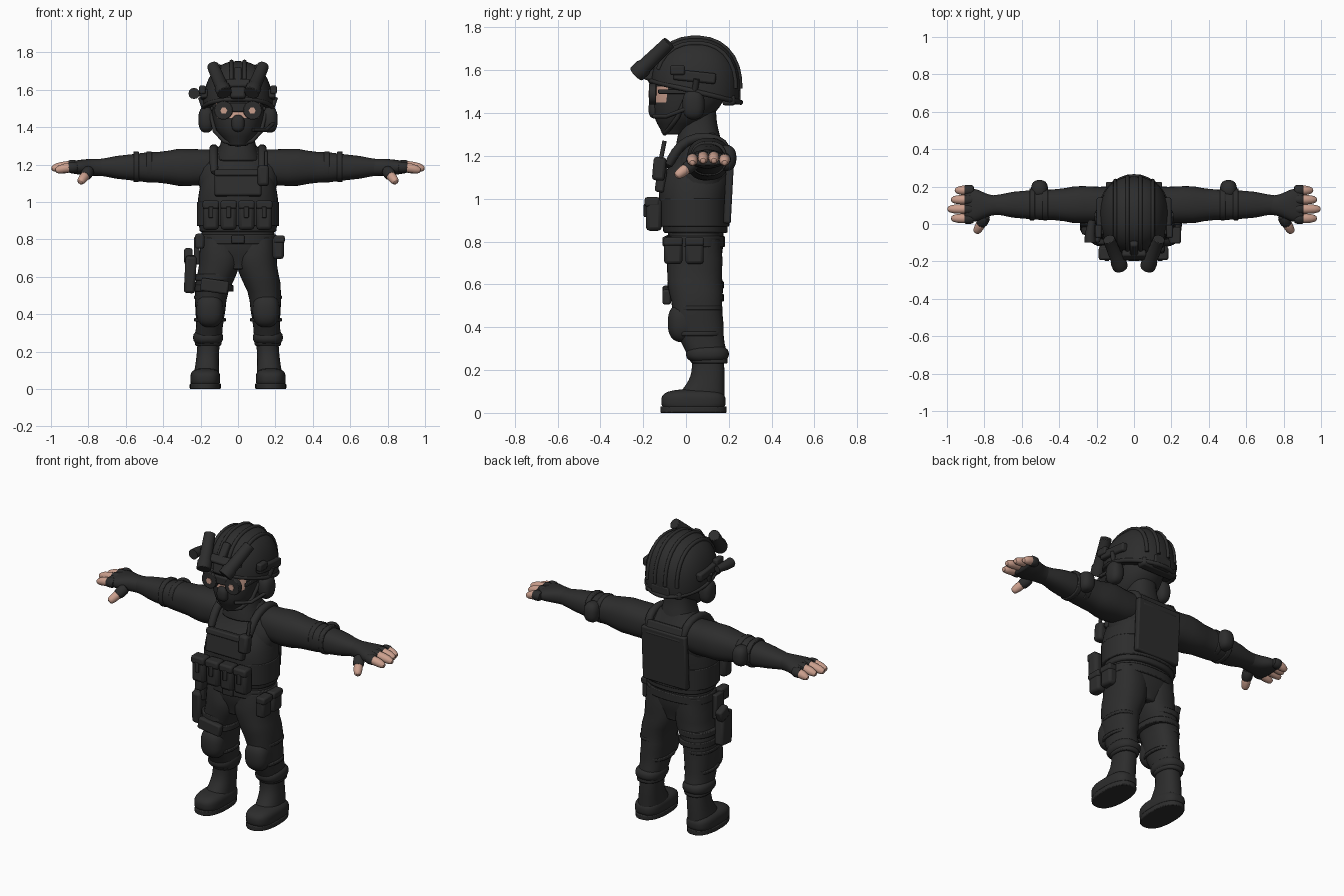
import bpy, bmesh, math
from mathutils import Vector, Matrix, Euler

if "Cube" in bpy.data.objects:
    bpy.data.objects.remove(bpy.data.objects["Cube"])


def material(name, red, green, blue):
    m = bpy.data.materials.new(name)
    m.use_nodes = True
    m.diffuse_color = (red, green, blue, 1)
    m.node_tree.nodes["Principled BSDF"].inputs["Base Color"].default_value = m.diffuse_color
    return m


BLACK = material("black cloth", red=.026, green=.026, blue=.026)
SKIN = material("skin", red=.6, green=.35, blue=.27)


def finish(name, bm, mat=BLACK, mirror=False, bevel=0, smooth=False):
    bmesh.ops.recalc_face_normals(bm, faces=bm.faces)
    mesh = bpy.data.meshes.new(name)
    bm.to_mesh(mesh)
    bm.free()
    mesh.materials.append(mat)
    ob = bpy.data.objects.new(name, mesh)
    bpy.context.collection.objects.link(ob)
    if bevel:
        modifier = ob.modifiers.new("Bevel", "BEVEL")
        modifier.width, modifier.segments = bevel, 2
    if smooth:
        ob.modifiers.new("Subdivision", "SUBSURF")
    if mirror:
        ob.modifiers.new("Mirror", "MIRROR")
    bpy.ops.object.select_all(action="DESELECT")
    ob.select_set(True)
    bpy.context.view_layer.objects.active = ob
    bpy.ops.object.shade_smooth_by_angle(angle=math.radians(40))
    return ob


def bridge(rings):
    """Join equal rings of points and cap both ends."""
    bm = bmesh.new()
    rows = [[bm.verts.new(point) for point in ring] for ring in rings]
    for low, high in zip(rows, rows[1:]):
        for i in range(len(low)):
            bm.faces.new((low[i - 1], low[i], high[i], high[i - 1]))
    bm.faces.new(rows[0])
    bm.faces.new(rows[-1])
    return bm


def mix(stops, t):
    """Smooth value at t along evenly spaced stops."""
    if isinstance(stops, (int, float)):
        return stops
    last = len(stops) - 1
    i = min(int(t * last), last - 1)
    f = t * last - i
    a, b, c, d = (stops[max(0, min(last, i + k))] for k in (-1, 0, 1, 2))
    return b + f / 2 * (c - a + f * (2 * a - 5 * b + 4 * c - d + f * (3 * (b - c) + d - a)))


def loft(name, span, width, depth, x=0, y=0, z=None, power=2.4, steps=12, sides=28, fold=0, bevel=.008, **look):
    """Upright body, or one lying along x when z is given."""
    rings = []
    for step in range(steps + 1):
        t = step / steps
        along = span[0] + t * (span[1] - span[0])
        ring = []
        for i in range(sides):
            angle = math.tau * i / sides
            c, s = math.cos(angle), math.sin(angle)
            k = (abs(c) ** power + abs(s) ** power) ** (-1 / power)
            k *= 1 + fold * math.sin(step * 2 + math.sin(angle * 2))
            u, v = mix(width, t) * c * k, mix(depth, t) * s * k
            ring.append((mix(x, t) + u, mix(y, t) + v, along) if z is None
                        else (along, mix(y, t) + u, mix(z, t) + v))
        rings.append(ring)
    return finish(name, bridge(rings), bevel=bevel, **look)


def band(name, span, width, depth, **look):
    return loft(name, span, width, depth, steps=1, bevel=.005, **look)


def tube(name, points, radius, sides=12, **look):
    """Round tube through points, with one radius or a profile of radii."""
    points = [Vector(p) for p in points]
    last = len(points) - 1
    rings = []
    for i, p in enumerate(points):
        turn = (points[min(i + 1, last)] - points[max(i - 1, 0)]).to_track_quat("Z", "Y")
        r = mix(radius, i / last)
        angles = [math.tau * k / sides for k in range(sides)]
        rings.append([p + turn @ Vector((r * math.cos(a), r * math.sin(a), 0)) for a in angles])
    return finish(name, bridge(rings), **look)


def box(name, at, size, tilt=0, lean=0, **look):
    """Rounded box; tilt turns it about x and lean about y, in degrees."""
    bm = bmesh.new()
    turn = Euler((math.radians(tilt), math.radians(lean), 0)).to_matrix().to_4x4()
    bmesh.ops.create_cube(bm, size=1, matrix=Matrix.Translation(at) @ turn @ Matrix.Diagonal((*size, 1)))
    return finish(name, bm, bevel=min(size) / 4, **look)


def ellipsoid(at, radii, power):
    bm = bmesh.new()
    bmesh.ops.create_uvsphere(bm, u_segments=40, v_segments=20, radius=1)
    for v in bm.verts:
        k = sum(abs(c) ** power for c in v.co) ** (-1 / power)
        v.co = Vector(c * k * r + o for c, r, o in zip(v.co, radii, at))
    return bm


def blob(name, at, radii, power=2.5, **look):
    return finish(name, ellipsoid(at, radii, power), **look)


# Boots
blob("boot_foot", at=(.175, .035, .055), radii=(.08, .15, .055), power=3, mirror=True)
band("boot_sole", span=(0, .03), width=.083, depth=.155, x=.175, y=.035, mirror=True)
loft("boot_shaft", span=(.04, .3), width=(.07, .06, .06), depth=(.12, .08, .075), x=(.17, .155), y=(.06, .1, .1), mirror=True)

# Trousers, belt and knee pads
loft("trouser_leg", span=(.23, .81), width=(.07, .075, .09, .11, .1), depth=(.085, .11, .12, .13, .12),
     x=(.16, .15, .14, .1, .1), y=(.11, .065, .05, .04, .045), fold=.02, mirror=True)
blob("trouser_cuff", at=(.16, .1, .275), radii=(.08, .1, .045), mirror=True)
loft("hips", span=(.64, .86), width=(.08, .18, .2, .19), depth=(.1, .125, .13), y=.045)
band("belt", span=(.775, .825), width=.207, depth=.138, y=.045)
box("belt_buckle", at=(0, -.095, .8), size=(.07, .03, .045))
blob("knee_pad", at=(.15, -.015, .42), radii=(.072, .07, .09), mirror=True)
for z in (.36, .48):
    band("knee_strap", span=(z, z + .02), width=.085, depth=.11, x=.15, y=.06, mirror=True)

# Holster, thigh straps and hip pouches
for z in (.52, .58):
    band("thigh_strap", span=(z, z + .035), width=.106, depth=.132, x=-.13, y=.045)
box("holster", at=(-.255, 0, .615), size=(.06, .1, .2), tilt=6, lean=3)
box("holster_grip", at=(-.265, .025, .71), size=(.045, .08, .07), tilt=-20)
box("holster_hanger", at=(-.22, 0, .74), size=(.03, .08, .15))
box("thigh_pouch", at=(-.125, -.09, .55), size=(.15, .04, .07), lean=8)
for y in (-.06, .04):
    box("hip_pouch", at=(.215, y, .755), size=(.06, .085, .12))
    box("hip_pouch_flap", at=(.22, y, .8), size=(.06, .09, .04))
box("rear_hip_pouch", at=(-.205, -.06, .79), size=(.05, .08, .08))

# Shirt and collar
loft("shirt", span=(.8, 1.31), width=(.18, .19, .2, .215, .09), depth=(.12, .13, .135, .125, .07),
     y=(.045, .05, .06, .085, .08))
loft("collar", span=(1.22, 1.42), width=(.12, .1, .085, .08), depth=(.11, .1, .085, .08), y=.06)

# Vest with panels, pouches and straps
loft("vest", span=(.84, 1.22), width=(.205, .217, .2, .16), depth=(.15, .16, .165, .12), y=(.045, .035, .05, .09))
band("cummerbund", span=(.87, 1), width=.22, depth=.164, y=.038)
box("chest_panel", at=(0, -.115, 1.1), size=(.25, .045, .14), tilt=-8)
box("chest_flap", at=(0, -.12, 1.155), size=(.25, .035, .035), tilt=-12)
box("back_panel", at=(0, .2, 1.05), size=(.3, .035, .33), tilt=-3)
box("back_yoke", at=(0, .2, 1.21), size=(.24, .035, .08), tilt=18)
for i in range(4):
    x = i * .095 - .145
    box("magazine_pouch", at=(x, -.15, .925), size=(.085, .075, .15))
    box("pouch_flap", at=(x, -.158, .985), size=(.088, .07, .045))
    box("pouch_pull", at=(x, -.19, .945), size=(.025, .015, .06))
tube("shoulder_strap", points=[(.125, -.09, 1.14), (.13, -.05, 1.22), (.13, 0, 1.275), (.13, .1, 1.295),
                               (.125, .18, 1.265), (.12, .2, 1.19)], radius=.024, smooth=True, mirror=True)
box("radio", at=(.135, -.125, 1.14), size=(.06, .06, .11), tilt=-5)
tube("radio_aerial", points=[(.15, -.12, 1.17), (.15, -.1, 1.27)], radius=.01)

# Sleeves with elbow pads
loft("sleeve", span=(.1, .76), width=(.09, .1, .083, .075, .05), depth=(.09, .1, .083, .068, .043),
     y=.103, z=1.185, fold=.025, mirror=True)
blob("elbow_pad", at=(.505, .185, 1.19), radii=(.045, .05, .06), mirror=True)
for x in (.46, .53):
    band("elbow_strap", span=(x, x + .03), width=.085, depth=.082, y=.105, z=1.188, mirror=True)

# Fingerless gloves and bare fingertips
loft("glove", span=(.72, .905), width=(.05, .06, .085, .09), depth=(.045, .045, .04, .03), y=.1, z=1.185, mirror=True)
for i in range(4):
    y, z = .03 + i * .05, 1.2 - abs(i - 1.5) * .01
    tip = 1 - abs(i - 1) * .02
    tube("finger", points=[(.87, y, z), (.9, y, z), (tip - .03, y, z - .01), (tip, y, z - .02)],
         radius=(.025, .027, .026, .013), smooth=True, mirror=True, mat=SKIN)
    tube("glove_finger", points=[(.85, y, z), (.89, y, z), (.912, y, z)], radius=.031, smooth=True, mirror=True)
thumb_root, thumb_tip = Vector((.79, .05, 1.175)), Vector((.845, -.047, 1.104))
tube("glove_thumb", points=[thumb_root.lerp(thumb_tip, t) for t in (0, .3, .6)], radius=.033, smooth=True, mirror=True)
tube("thumb", points=[thumb_root.lerp(thumb_tip, t) for t in (.4, .6, .9, 1)], radius=(.026, .027, .014),
     smooth=True, mirror=True, mat=SKIN)

# Masked head with a bare strip around the eyes
head = loft("head", span=(1.3, 1.6), width=(.05, .11, .135, .145, .15), depth=(.05, .125, .16, .16, .16),
            y=(-.06, -.02, .01, .02, .03), power=2.2)
head.data.materials.append(SKIN)
for face in head.data.polygons:
    if 1.45 < face.center.z < 1.53 and face.center.y < -.08:
        face.material_index = 1
blob("mask_nose", at=(0, -.145, 1.42), radii=(.035, .03, .045))

# Goggles
tube("goggle_rim", points=[(.078, -.14, 1.49), (.078, -.172, 1.49)], radius=.05, sides=20, bevel=.004, mirror=True)
tube("eye_opening", points=[(.076, -.17, 1.488), (.076, -.175, 1.488)], radius=.019, sides=6, mirror=True, mat=SKIN)
box("goggle_bridge", at=(0, -.152, 1.505), size=(.11, .03, .05))
box("goggle_arm", at=(.14, -.06, 1.5), size=(.016, .14, .02), mirror=True)

# Helmet shell, cut along a sloping rim
CENTRE, RADII, POWER = Vector((0, .045, 1.515)), Vector((.185, .21, .238)), 2.3
bm = ellipsoid(CENTRE, RADII, POWER)
cut = bmesh.ops.bisect_plane(bm, geom=bm.verts[:] + bm.edges[:] + bm.faces[:], plane_co=(0, -.17, 1.55),
                             plane_no=(0, .25, 1), clear_inner=True)
bmesh.ops.holes_fill(bm, edges=[e for e in cut["geom_cut"] if isinstance(e, bmesh.types.BMEdge)])
finish("helmet", bm)


def over_helmet(x, degrees):
    c, s = math.cos(math.radians(degrees)), math.sin(math.radians(degrees))
    k = ((1 - (x / RADII.x) ** POWER) / (abs(c) ** POWER + abs(s) ** POWER)) ** (1 / POWER)
    return CENTRE + Vector((x, c * k * RADII.y, s * k * RADII.z))


# Raised ridges, rim and side gear on the helmet
for x in (.035, .1):
    tube("helmet_ridge", points=[over_helmet(x, d) for d in range(0, 165, 12)], radius=.011, mirror=True)
turns = [math.tau * i / 32 for i in range(33)]
tube("helmet_rim", points=[CENTRE + Vector((RADII.x * math.cos(a), RADII.y * math.sin(a), -.05 * math.sin(a) - .015))
                           for a in turns], radius=.012)
box("helmet_rail", at=(.18, .04, 1.57), size=(.04, .2, .05), tilt=-6, mirror=True)
box("rail_clip", at=(.19, -.04, 1.6), size=(.035, .07, .045), mirror=True)
box("rear_dial", at=(0, .235, 1.475), size=(.12, .04, .07))
box("nape_pad", at=(0, .2, 1.46), size=(.24, .06, .05))
blob("ear_cup", at=(.17, .035, 1.44), radii=(.042, .052, .07), mirror=True)
tube("ear_arm", points=[(.18, .04, 1.5), (.2, .05, 1.56)], radius=.014, mirror=True)
tube("chin_strap", points=[(.145, 0, 1.47), (.125, -.04, 1.38), (.075, -.08, 1.325), (0, -.1, 1.305)],
     radius=.011, mirror=True)
tube("microphone", points=[(.19, 0, 1.42), (.15, -.09, 1.385), (.08, -.15, 1.385)], radius=.01)
tube("helmet_light", points=[(-.235, -.1, 1.58), (-.235, -.06, 1.58), (-.225, .02, 1.58)], radius=(.03, .028, .02))
box("light_mount", at=(-.205, -.03, 1.58), size=(.05, .05, .03))

# Flipped-up viewing tubes and their mount
tube_front, tube_back = Vector((.072, -.232, 1.582)), Vector((.135, -.08, 1.728))
tube("viewing_tube", points=[tube_front.lerp(tube_back, t) for t in (0, .2, .25, 1)],
     radius=(.041, .042, .036, .032), sides=16, bevel=.004, mirror=True)
box("tube_bridge", at=(0, -.165, 1.63), size=(.13, .04, .05), tilt=-40)
box("helmet_mount", at=(0, -.165, 1.595), size=(.08, .05, .09), tilt=-15)
box("mount_arm", at=(0, -.125, 1.67), size=(.045, .05, .1), tilt=-38)
